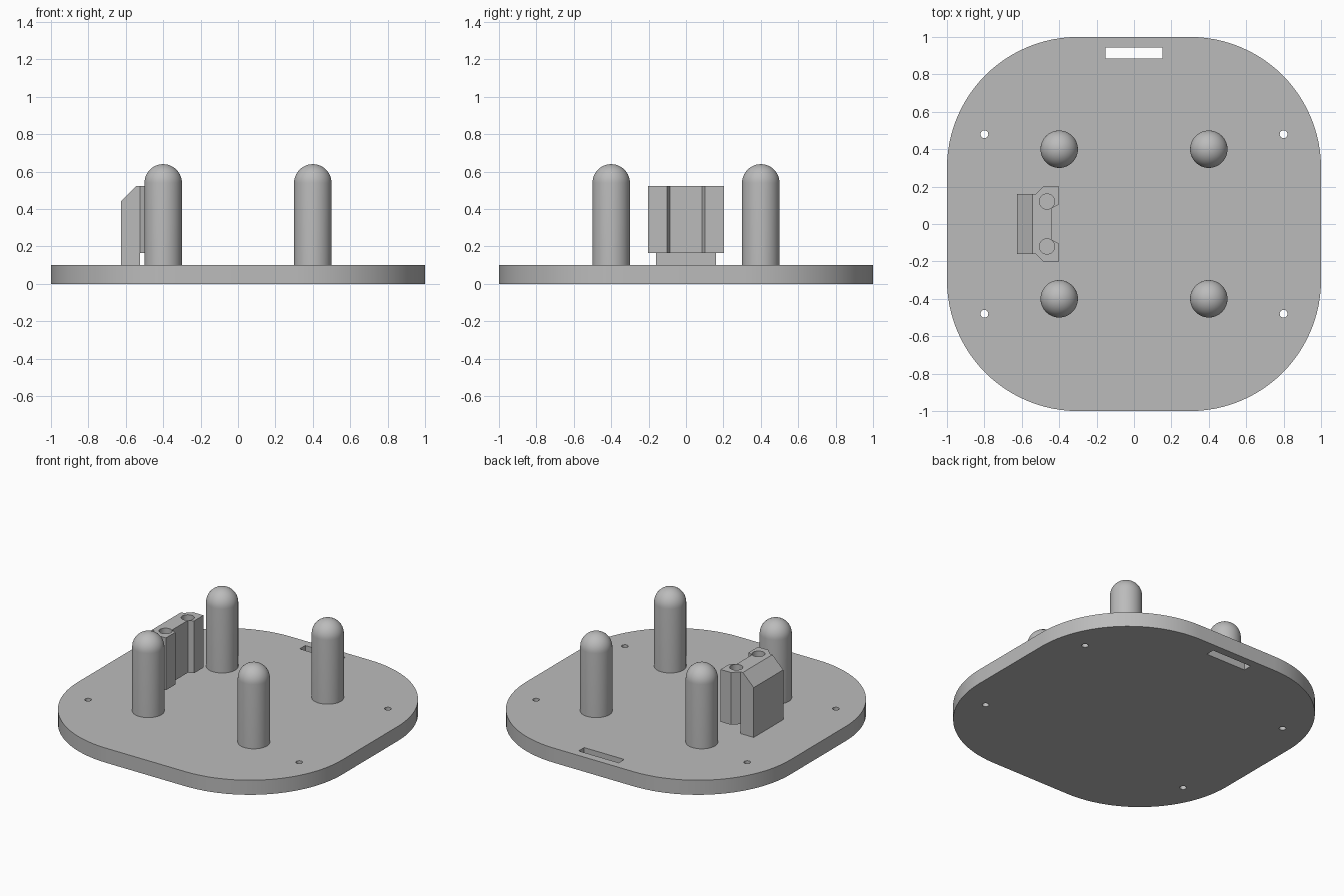
import bpy, bmesh, math
from mathutils import Matrix

cube = bpy.data.objects.get("Cube")
if cube:
    bpy.data.objects.remove(cube, do_unlink=True)

grey = bpy.data.materials.new("plain grey")
grey.use_nodes = True
colour = (0.5, 0.5, 0.5, 1)
grey.diffuse_color = colour
grey.node_tree.nodes["Principled BSDF"].inputs["Base Color"].default_value = colour


def finish(name, mesh):
    """Weld, orient, shade and link a mesh."""
    bm = bmesh.new()
    bm.from_mesh(mesh)
    bmesh.ops.remove_doubles(bm, verts=bm.verts, dist=1e-5)
    bmesh.ops.recalc_face_normals(bm, faces=bm.faces)
    bm.to_mesh(mesh)
    bm.free()
    mesh.materials.clear()
    mesh.materials.append(grey)
    obj = bpy.data.objects.new(name, mesh)
    bpy.context.collection.objects.link(obj)
    bpy.ops.object.select_all(action='DESELECT')
    obj.select_set(True)
    bpy.context.view_layer.objects.active = obj
    bpy.ops.object.shade_smooth_by_angle(angle=math.radians(30))
    return obj


def extrude_outlines(name, outlines, low, high, turn=None):
    """Extrude an outline; further outlines inside it become holes."""
    curve = bpy.data.curves.new(name + "_outline", 'CURVE')
    curve.dimensions = '2D'
    curve.fill_mode = 'BOTH'
    curve.extrude = (high - low) / 2
    for points in outlines:
        spline = curve.splines.new('POLY')
        spline.points.add(len(points) - 1)
        for p, (x, y) in zip(spline.points, points):
            p.co = (x, y, 0, 1)
        spline.use_cyclic_u = True
    helper = bpy.data.objects.new(name + "_helper", curve)
    bpy.context.collection.objects.link(helper)
    bpy.context.view_layer.update()
    deps = bpy.context.evaluated_depsgraph_get()
    mesh = bpy.data.meshes.new_from_object(helper.evaluated_get(deps))
    bpy.data.objects.remove(helper, do_unlink=True)
    bpy.data.curves.remove(curve)
    mesh.transform(Matrix.Translation((0, 0, (low + high) / 2)))
    if turn:
        mesh.transform(turn)
    mesh.name = name
    return finish(name, mesh)


def arc(cx, cy, r, start, sweep, steps):
    return [(cx + r * math.cos(math.radians(start + sweep * i / steps)),
             cy + r * math.sin(math.radians(start + sweep * i / steps)))
            for i in range(steps + 1)]


def circle(cx, cy, r, sides):
    return arc(cx, cy, r, 0, 360, sides)[:-1]


# Base plate with rounded corners, four screw holes and a strap slot
corners = [(1, 1, 0), (-1, 1, 90), (-1, -1, 180), (1, -1, 270)]
rim = []
for sx, sy, start in corners:
    rim += arc(0.3 * sx, 0.3 * sy, 0.7, start, 90, 24)
screw_holes = [circle(0.8 * sx, 0.48 * sy, 0.021, 24) for sx, sy, _ in corners]
slot = [(-0.152, 0.885), (0.152, 0.885), (0.152, 0.945), (-0.152, 0.945)]
extrude_outlines("base_plate", [rim, slot] + screw_holes, 0, 0.1)

# Four round-topped pins
for sx, sy, _ in corners:
    bm = bmesh.new()
    profile = [(0, 0.1), (0.1, 0.1)] + arc(0, 0.54, 0.1, 0, 90, 12)
    verts = [bm.verts.new((r, 0, z)) for r, z in profile]
    edges = [bm.edges.new(pair) for pair in zip(verts, verts[1:])]
    bmesh.ops.spin(bm, geom=verts + edges, cent=(0, 0, 0), axis=(0, 0, 1),
                   angle=math.tau, steps=48)
    bmesh.ops.translate(bm, verts=bm.verts, vec=(0.4 * sx, 0.4 * sy, 0))
    mesh = bpy.data.meshes.new("pin")
    bm.to_mesh(mesh)
    bm.free()
    side = ("back_" if sy > 0 else "front_") + ("left" if sx > 0 else "right")
    finish(side + "_pin", mesh)

# Upright with a sloped top edge, profile in x and z
upright = [(-0.625, 0.1), (-0.525, 0.1), (-0.525, 0.523),
           (-0.543, 0.523), (-0.625, 0.441)]
extrude_outlines("bracket_upright", [upright], -0.16, 0.16,
                 Matrix.Rotation(math.pi / 2, 4, 'X'))

# Grooved holder with two vertical bores, raised off the plate
half = [(-0.525, 0.16), (-0.482, 0.203), (-0.404, 0.203),
        (-0.404, 0.102), (-0.44, 0.085)]
outline = half + [(x, -y) for x, y in reversed(half)]
bores = [circle(-0.465, s * 0.12, 0.041, 32) for s in (1, -1)]
extrude_outlines("bracket_holder", [outline] + bores, 0.165, 0.523)
